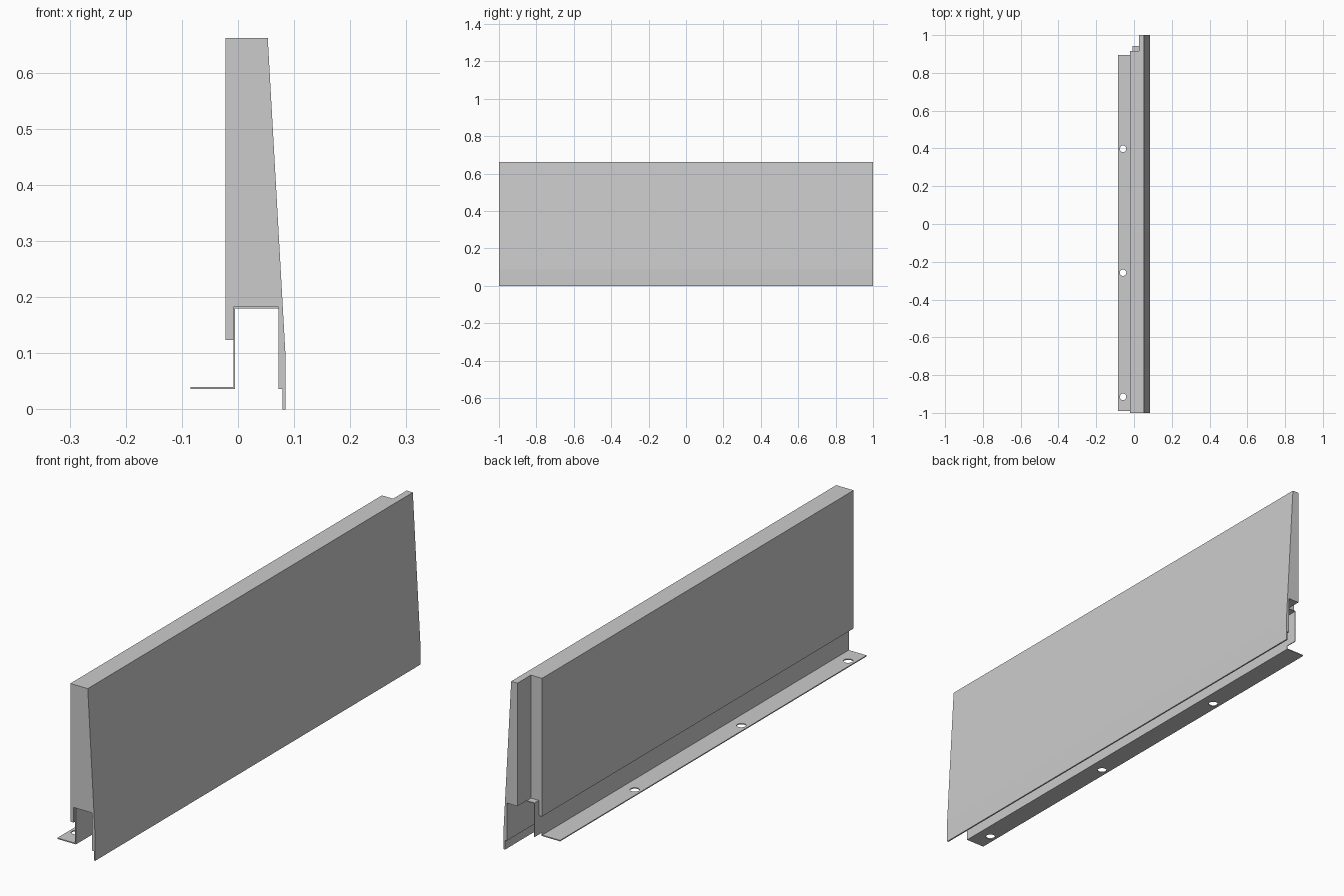
import bpy, bmesh

if "Cube" in bpy.data.objects:
    bpy.data.objects.remove(bpy.data.objects["Cube"])


def prism(name, profile, y0, y1):
    """Extrude an (x, z) profile along y."""
    bm = bmesh.new()
    face = bm.faces.new([bm.verts.new((x, y0, z)) for x, z in profile])
    ext = bmesh.ops.extrude_face_region(bm, geom=[face])
    verts = [v for v in ext["geom"] if isinstance(v, bmesh.types.BMVert)]
    bmesh.ops.translate(bm, verts=verts, vec=(0, y1 - y0, 0))
    bmesh.ops.recalc_face_normals(bm, faces=bm.faces)
    mesh = bpy.data.meshes.new(name)
    bm.to_mesh(mesh)
    bm.free()
    obj = bpy.data.objects.new(name, mesh)
    bpy.context.collection.objects.link(obj)
    return obj


def box(name, x0, x1, y0, y1, z0, z1):
    return prism(name, [(x0, z0), (x1, z0), (x1, z1), (x0, z1)], y0, y1)


def cut(target, cutter):
    """Subtract the cutter, then discard it."""
    cutter.hide_render = True
    mod = target.modifiers.new("cut", "BOOLEAN")
    mod.operation = "DIFFERENCE"
    mod.solver = "EXACT"
    mod.object = cutter
    bpy.context.view_layer.objects.active = target
    bpy.ops.object.modifier_apply(modifier=mod.name)
    bpy.data.objects.remove(cutter)


# Tapered wall panel with a channel along its underside and a drip edge
panel = prism("wall_panel", [
    (-0.022, 0.124), (-0.008, 0.124), (-0.008, 0.183), (0.072, 0.183),
    (0.072, 0.036), (0.079, 0.036), (0.079, 0.0), (0.085, 0.0),
    (0.085, 0.09), (0.053, 0.662), (-0.022, 0.662)], -1, 1)

# Lap joint rebate at the far end
cut(panel, box("lap_cutter", -0.1, 0.026, 0.917, 1.1, -0.1, 0.8))

# Folded sheet bracket: foot flange, upright web, top plate
bracket = prism("mounting_bracket", [
    (-0.085, 0.036), (-0.005, 0.036), (-0.005, 0.18), (0.072, 0.18),
    (0.072, 0.183), (-0.008, 0.183), (-0.008, 0.04), (-0.085, 0.04)],
    -0.99, 0.943)

# Foot flange stops short so the web forms a tab
cut(bracket, box("flange_cutter", -0.1, -0.004, 0.896, 1.1, 0.0, 0.05))

# Bolt holes in the foot flange
for y in (-0.915, -0.258, 0.398):
    bpy.ops.mesh.primitive_cylinder_add(vertices=32, radius=0.017, depth=0.06,
                                        location=(-0.058, y, 0.038))
    cut(bracket, bpy.context.object)
